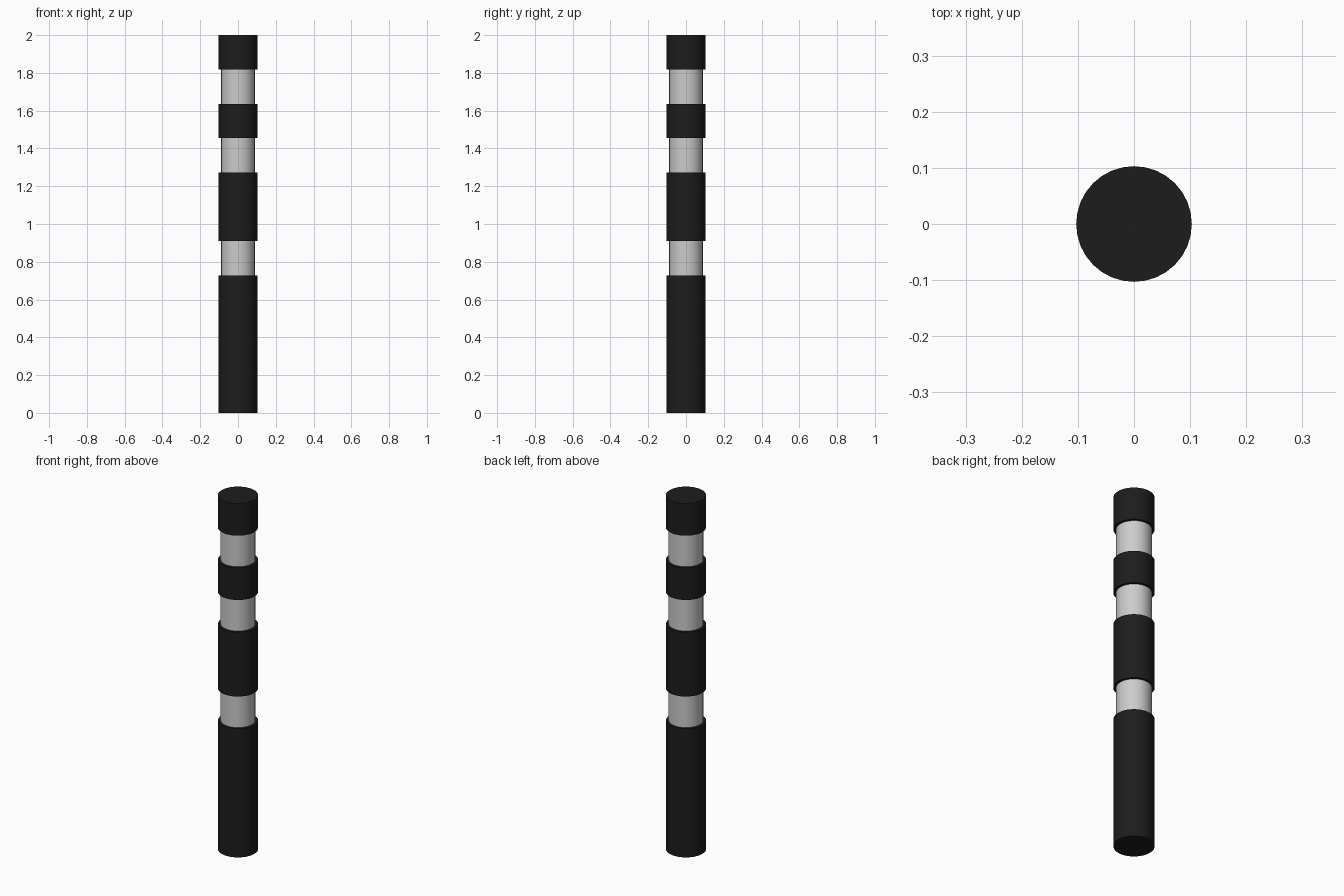
import bpy, math

if "Cube" in bpy.data.objects:
    bpy.data.objects.remove(bpy.data.objects["Cube"])

UNIT = 2 / 11          # height of one band
SIDES = 32

black = bpy.data.materials.new("black_paint")
black.diffuse_color = (0.012, 0.012, 0.012, 1)
black.use_nodes = True
black.node_tree.nodes["Principled BSDF"].inputs["Base Color"].default_value = black.diffuse_color


def cylinder(name, start, length, radius, material=None):
    """Upright closed cylinder; start and length counted in band units."""
    bpy.ops.mesh.primitive_cylinder_add(
        vertices=SIDES, radius=radius, depth=length * UNIT,
        location=(0, 0, (start + length / 2) * UNIT))
    obj = bpy.context.object
    obj.name = name
    if material:
        obj.data.materials.append(material)
    bpy.ops.object.shade_smooth_by_angle(angle=math.radians(30))
    return obj


# Wide black sleeves, bottom to top
for name, start, length in (("base_sleeve", 0, 4), ("middle_sleeve", 5, 2),
                            ("upper_sleeve", 8, 1), ("top_cap", 10, 1)):
    cylinder(name, start, length, 0.103, black)

# Narrow grey sections between the sleeves
for name, start in (("lower_neck", 4), ("middle_neck", 7), ("upper_neck", 9)):
    cylinder(name, start, 1, 0.089)
